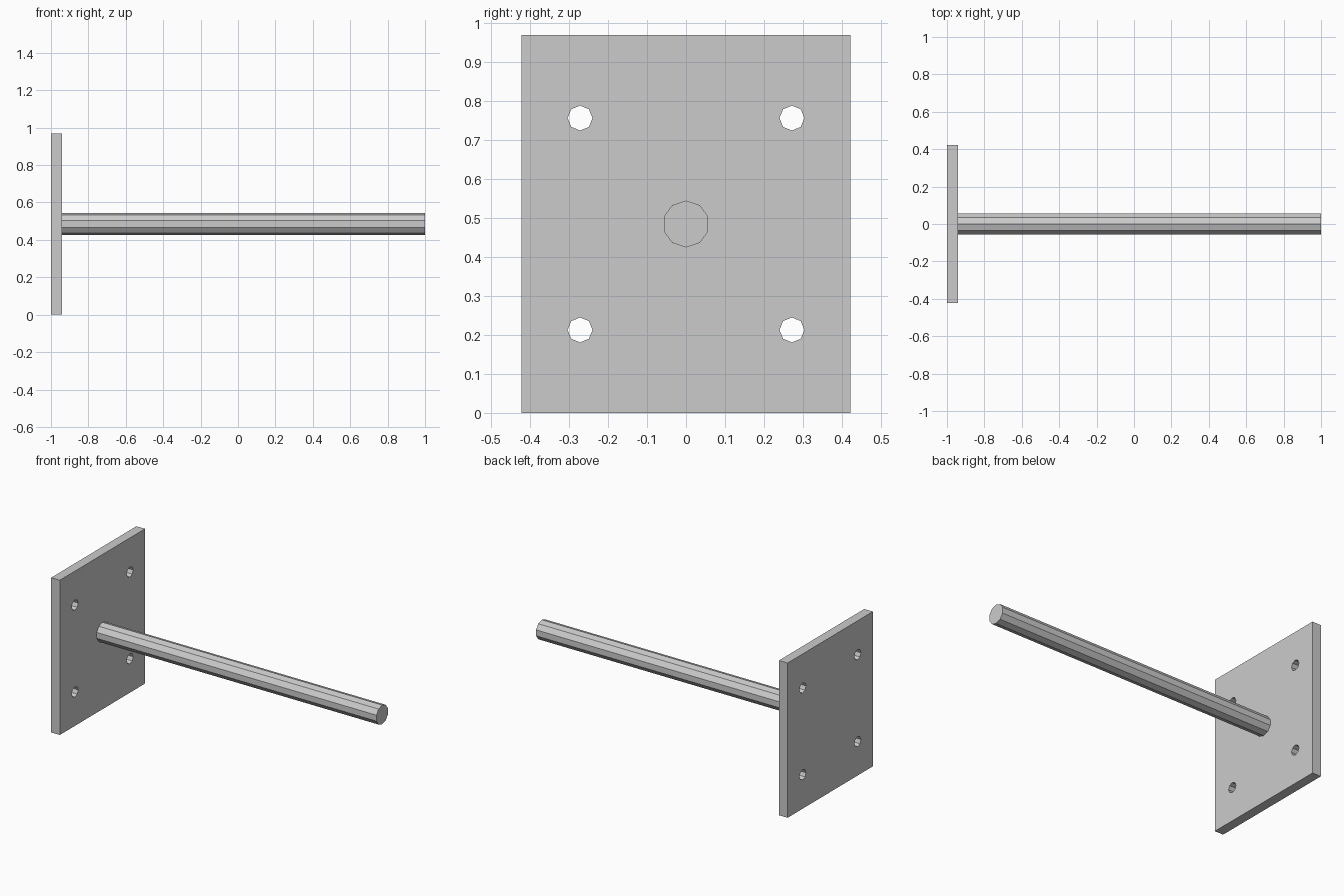
import bpy, bmesh, math
from mathutils import Matrix, Vector

if "Cube" in bpy.data.objects:
    bpy.data.objects.remove(bpy.data.objects["Cube"], do_unlink=True)

PLATE_BACK, PLATE_FRONT, ROD_END = -1.0, -0.94, 1.0
WIDTH, HEIGHT = 0.844, 0.97
MID = HEIGHT / 2

steel = bpy.data.materials.new("grey_steel")
steel.use_nodes = True
colour = (0.6, 0.6, 0.6, 1)
steel.diffuse_color = colour
steel.node_tree.nodes["Principled BSDF"].inputs["Base Color"].default_value = colour


def add_bar(bm, sides, radius, x0, x1, y, z):
    """Faceted bar along x with a corner pointing straight up."""
    turn = Matrix.Rotation(math.pi / 2, 4, "Y") @ Matrix.Rotation(math.pi / 2, 4, "Z")
    place = Matrix.Translation(((x0 + x1) / 2, y, z)) @ turn
    bmesh.ops.create_cone(bm, cap_ends=True, segments=sides, radius1=radius,
                          radius2=radius, depth=x1 - x0, matrix=place)


def finish(bm, name):
    mesh = bpy.data.meshes.new(name)
    bm.to_mesh(mesh)
    bm.free()
    mesh.materials.append(steel)
    obj = bpy.data.objects.new(name, mesh)
    bpy.context.collection.objects.link(obj)
    return obj


# Mounting plate
bm = bmesh.new()
size = Vector((PLATE_FRONT - PLATE_BACK, WIDTH, HEIGHT))
centre = Vector(((PLATE_FRONT + PLATE_BACK) / 2, 0, MID))
bmesh.ops.create_cube(bm, size=1, matrix=Matrix.Translation(centre) @ Matrix.Diagonal(size).to_4x4())
plate = finish(bm, "mounting_plate")

# Four bolt holes through the plate
bm = bmesh.new()
for sy in (-1, 1):
    for sz in (-1, 1):
        add_bar(bm, 8, 0.032, PLATE_BACK - 0.1, PLATE_FRONT + 0.1, sy * 0.272, MID + sz * 0.272)
cutter = finish(bm, "bolt_hole_cutter")
cutter.hide_render = True
cut = plate.modifiers.new("bolt_holes", "BOOLEAN")
cut.operation = "DIFFERENCE"
cut.solver = "EXACT"
cut.object = cutter
bpy.context.view_layer.objects.active = plate
bpy.ops.object.modifier_apply(modifier=cut.name)
bpy.data.objects.remove(cutter, do_unlink=True)

# Ten-sided support rod
bm = bmesh.new()
add_bar(bm, 10, 0.06, PLATE_FRONT, ROD_END, 0, MID)
finish(bm, "support_rod")
